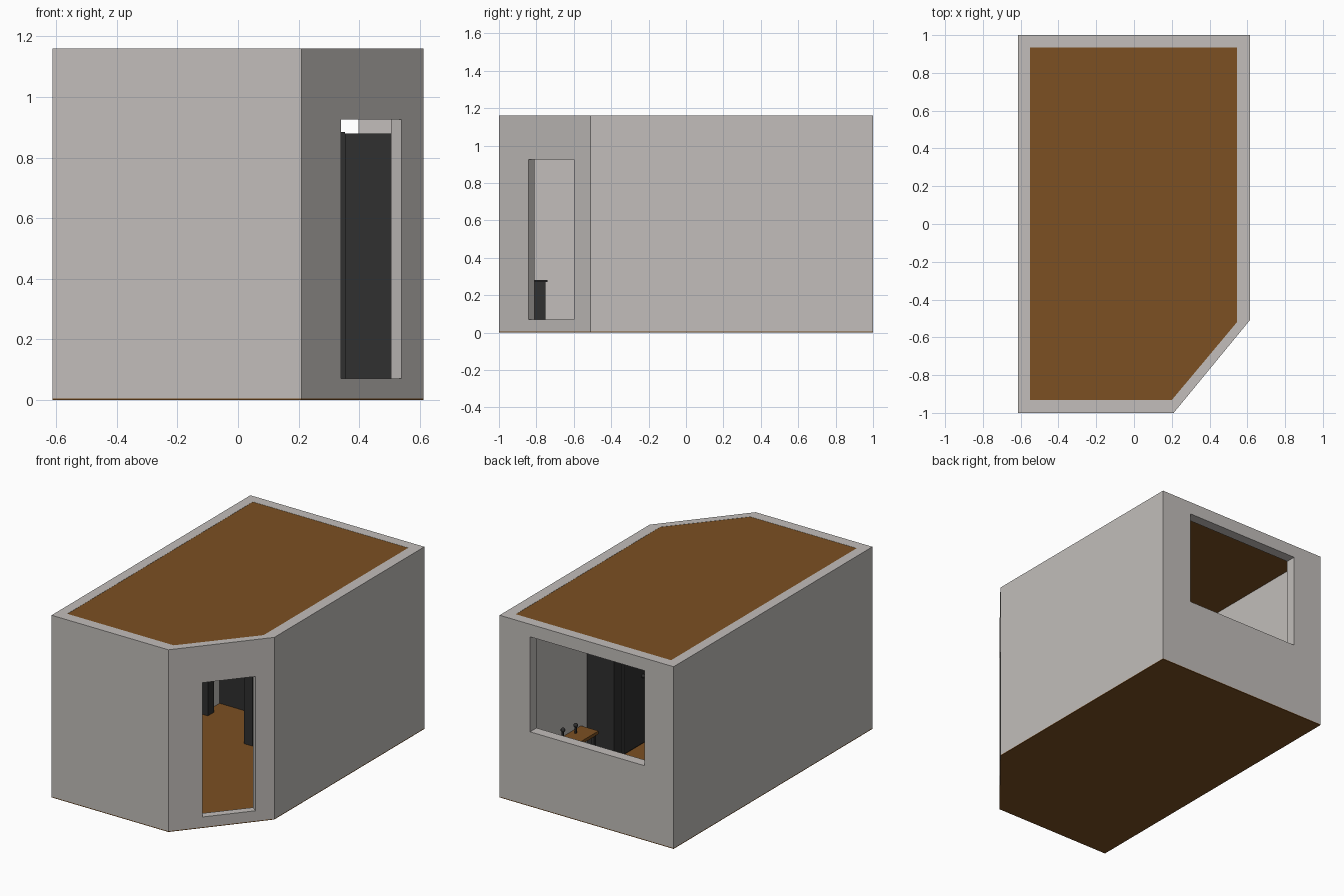
import bpy, bmesh, math
from mathutils import Matrix, Vector

if "Cube" in bpy.data.objects:
    bpy.data.objects.remove(bpy.data.objects["Cube"])

def material(name, rgb):
    m = bpy.data.materials.new(name)
    m.diffuse_color = (*rgb, 1)
    m.use_nodes = True
    m.node_tree.nodes["Principled BSDF"].inputs["Base Color"].default_value = m.diffuse_color
    return m

GREY = material("wall grey", (0.54, 0.515, 0.495))
BROWN = material("wood brown", (0.20, 0.080, 0.0165))
DARK = material("charcoal", (0.029, 0.029, 0.029))

def finish(name, bm, mat):
    bmesh.ops.recalc_face_normals(bm, faces=bm.faces)
    me = bpy.data.meshes.new(name)
    bm.to_mesh(me)
    bm.free()
    me.materials.append(mat)
    ob = bpy.data.objects.new(name, me)
    bpy.context.collection.objects.link(ob)
    return ob

def box(name, lo, hi, mat, turn=0):
    lo, hi = Vector(lo), Vector(hi)
    bm = bmesh.new()
    bmesh.ops.create_cube(bm, size=1)
    m = (Matrix.Translation((lo + hi) / 2) @ Matrix.Rotation(turn, 4, 'Z')
         @ Matrix.Diagonal((*(hi - lo), 1)))
    bmesh.ops.transform(bm, matrix=m, verts=bm.verts)
    return finish(name, bm, mat)

def ball(name, pos, r, mat):
    bm = bmesh.new()
    bmesh.ops.create_uvsphere(bm, u_segments=12, v_segments=8, radius=r,
                              matrix=Matrix.Translation(pos))
    return finish(name, bm, mat)

def plate(name, outline, z0, z1, mat):
    bm = bmesh.new()
    a = [bm.verts.new((x, y, z0)) for x, y in outline]
    b = [bm.verts.new((x, y, z1)) for x, y in outline]
    bm.faces.new(a)
    bm.faces.new(b)
    for i in range(len(a)):
        j = (i + 1) % len(a)
        bm.faces.new((a[i], a[j], b[j], b[i]))
    return finish(name, bm, mat)

OUTER = [(-0.613, -1), (0.21, -1), (0.613, -0.51), (0.613, 1), (-0.613, 1)]
INNER = [(-0.55, -0.932), (0.20, -0.932), (0.545, -0.52), (0.545, 0.935), (-0.55, 0.935)]
TOP = 1.16

# room shell: five walls as one ring
bm = bmesh.new()
rings = [[bm.verts.new((x, y, z)) for x, y in o]
         for o, z in ((OUTER, 0.005), (OUTER, TOP), (INNER, TOP), (INNER, 0.005))]
for k in range(4):
    p, q = rings[k], rings[(k + 1) % 4]
    for i in range(5):
        j = (i + 1) % 5
        bm.faces.new((p[i], p[j], q[j], q[i]))
walls = finish("walls", bm, GREY)

# window in the back wall and doorway in the angled wall
angle = math.atan2(0.49, 0.403)
cutters = [
    box("window_cutter", (-0.408, 0.85, 0.475), (0.398, 1.1, 1.08), GREY),
    box("door_cutter", (0.44 - 0.158, -0.72 - 0.12, 0.07),
        (0.44 + 0.158, -0.72 + 0.12, 0.925), GREY, angle),
]
for c in cutters:
    mod = walls.modifiers.new("opening", 'BOOLEAN')
    mod.operation = 'DIFFERENCE'
    mod.solver = 'EXACT'
    mod.object = c
    c.hide_render = True
cut = bpy.data.meshes.new_from_object(
    walls.evaluated_get(bpy.context.evaluated_depsgraph_get()))
walls.modifiers.clear()
walls.data = cut
for c in cutters:
    bpy.data.objects.remove(c)

# floor and ceiling
plate("floor", OUTER, 0, 0.005, BROWN)
plate("ceiling", INNER, TOP - 0.02, TOP - 0.001, BROWN)

# tall wardrobe on the right wall, with doors and knobs
box("wardrobe_body", (0.354, -0.32, 0.005), (0.544, 0.22, 0.88), DARK)
for i in range(2):
    y = -0.28 + i * 0.212
    box(f"wardrobe_door_{i}", (0.338, y, 0.02), (0.354, y + 0.208, 0.885), DARK)
    ball(f"wardrobe_knob_{i}", (0.330, -0.072 + (i * 2 - 1) * 0.03, 0.45), 0.012, DARK)

# low cabinet on the front wall
box("low_cabinet_body", (-0.45, -0.93, 0.005), (0.16, -0.75, 0.27), DARK)
box("low_cabinet_top", (-0.46, -0.93, 0.27), (0.17, -0.74, 0.28), DARK)

# desk on the left wall
box("desk_top", (-0.549, 0.24, 0.42), (-0.13, 0.60, 0.45), DARK)
box("desk_leg_right", (-0.12, 0.23, 0.005), (-0.06, 0.30, 0.45), DARK)
box("desk_leg_left", (-0.549, 0.42, 0.005), (-0.506, 0.48, 0.42), DARK)
box("desk_drawers", (-0.549, 0.60, 0.005), (-0.37, 0.93, 0.45), DARK)

# small side table by the window
box("side_table_top", (0.42, 0.28, 0.18), (0.544, 0.55, 0.20), BROWN)
for x in (0.43, 0.52):
    for y in (0.29, 0.52):
        box("side_table_leg", (x, y, 0.005), (x + 0.02, y + 0.02, 0.18), DARK)
for i, y in enumerate((0.38, 0.51)):
    box(f"ornament_stand_{i}", (0.505, y - 0.005, 0.20), (0.515, y + 0.005, 0.26 - 0.02 * (1 - i)), DARK)
    ball(f"ornament_ball_{i}", (0.51, y, 0.25 + 0.02 * i), 0.014, DARK)
